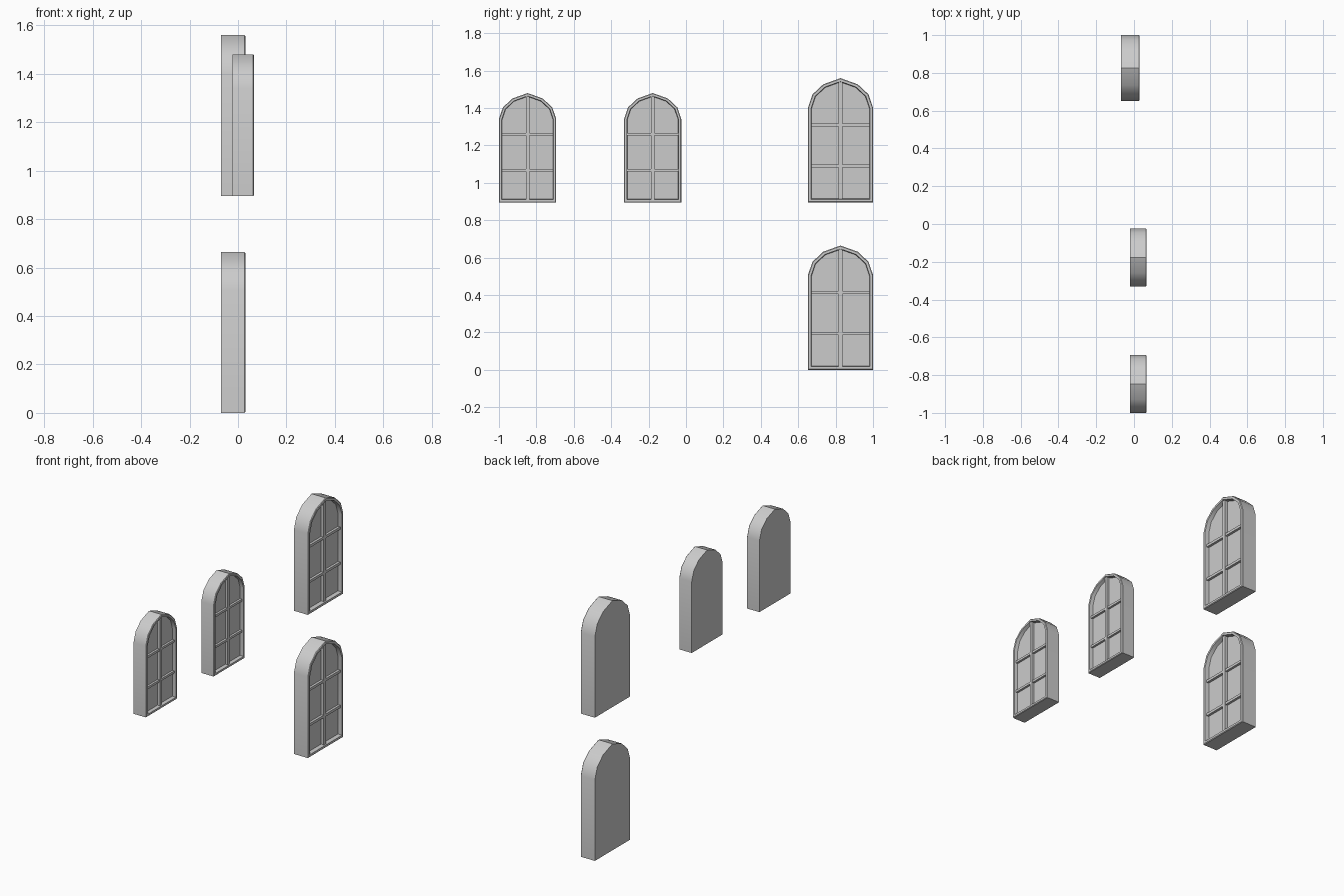
import bpy, bmesh

if "Cube" in bpy.data.objects:
    bpy.data.objects.remove(bpy.data.objects["Cube"])

# Right half of the pointed-arch outline (y, z), for the large window
HALF = [(0.174, 0.0), (0.174, 0.507), (0.150, 0.578), (0.092, 0.632)]
OUTLINE = HALF + [(0.0, 0.665)] + [(-y, z) for y, z in reversed(HALF)]


def inset(points, d):
    """Offset a convex counter-clockwise outline inward by d."""
    out, n = [], len(points)
    for i, (y, z) in enumerate(points):
        py, pz = points[i - 1]
        ny, nz = points[(i + 1) % n]
        a, b = (y - py, z - pz), (ny - y, nz - z)
        la, lb = (a[0]**2 + a[1]**2)**.5, (b[0]**2 + b[1]**2)**.5
        n1, n2 = (-a[1] / la, a[0] / la), (-b[1] / lb, b[0] / lb)
        k = d / (1 + n1[0] * n2[0] + n1[1] * n2[1])
        out.append((y + k * (n1[0] + n2[0]), z + k * (n1[1] + n2[1])))
    return out


def finish(bm, name, loc, s):
    bmesh.ops.recalc_face_normals(bm, faces=bm.faces)
    me = bpy.data.meshes.new(name)
    bm.to_mesh(me)
    bm.free()
    ob = bpy.data.objects.new(name, me)
    bpy.context.collection.objects.link(ob)
    ob.location, ob.scale = loc, (s, s, s)
    bpy.ops.object.select_all(action='DESELECT')
    ob.select_set(True)
    bpy.context.view_layer.objects.active = ob
    bpy.ops.object.shade_smooth_by_angle(angle=0.65)


def window_body(name, loc, s):
    # Rings step from the flat back to a chamfered rim, then in to the pane
    bm = bmesh.new()
    steps = [(-0.05, 0), (0.046, 0), (0.05, 0.004), (0.05, 0.017), (0.025, 0.020)]
    rings = [[bm.verts.new((x, y, z)) for y, z in inset(OUTLINE, d)] for x, d in steps]
    n = len(OUTLINE)
    for a, b in zip(rings, rings[1:]):
        for i in range(n):
            j = (i + 1) % n
            bm.faces.new((a[i], a[j], b[j], b[i]))
    bm.faces.new(rings[0])
    bm.faces.new(rings[-1])
    finish(bm, name, loc, s)


def bar(name, loc, s, y0, y1, z0, z1, x1):
    bm = bmesh.new()
    bmesh.ops.create_cube(bm, size=1)
    for v in bm.verts:
        v.co = (x1 if v.co.x > 0 else 0.02,
                y1 if v.co.y > 0 else y0, z1 if v.co.z > 0 else z0)
    finish(bm, name, loc, s)


# Location (x, y, z of base) and scale of every window
WINDOWS = [((-0.02, 0.826, 0.0), 1), ((-0.02, 0.826, 0.895), 1),
           ((0.022, -0.847, 0.895), 0.88), ((0.022, -0.178, 0.895), 0.88)]
for i, (loc, s) in enumerate(WINDOWS, 1):
    window_body(f"window_frame_{i}", loc, s)
    # Glazing bars
    bar(f"upright_bar_{i}", loc, s, -0.011, 0.011, 0.015, 0.65, 0.042)
    for k, z in enumerate((0.195, 0.415), 1):
        bar(f"cross_bar_{i}_{k}", loc, s, -0.157, 0.157, z - 0.008, z + 0.008, 0.04)
